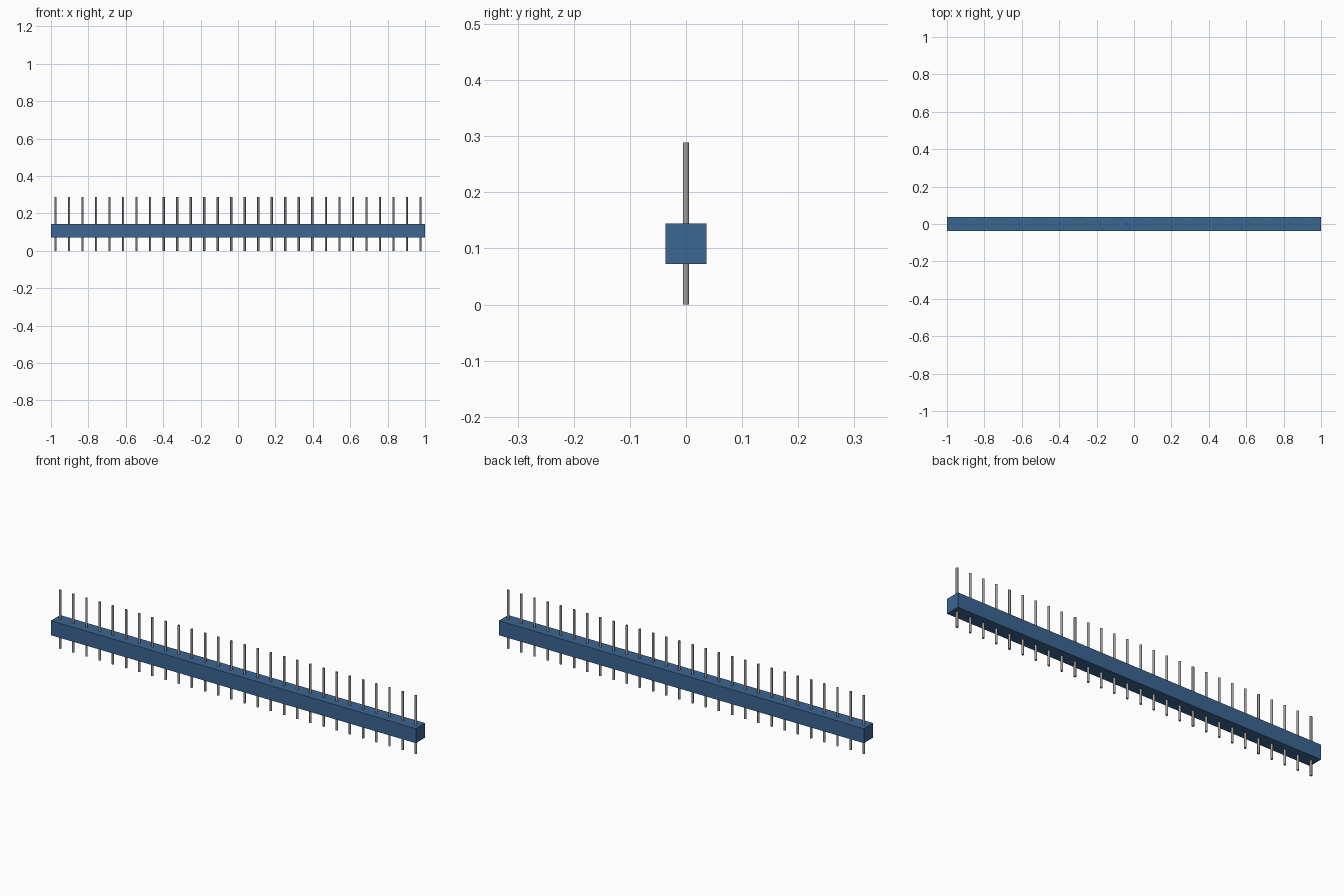
import bpy

# Default object
cube = bpy.data.objects.get("Cube")
if cube:
    bpy.data.objects.remove(cube, do_unlink=True)

UNIT = 2 / 27.7          # pin pitch, also the section of the strip
PINS = 28
PIN_RADIUS = 0.0055


def material(name, rgb, metallic=0.0):
    mat = bpy.data.materials.new(name)
    mat.use_nodes = True
    color = (*rgb, 1)
    mat.diffuse_color = color
    bsdf = mat.node_tree.nodes["Principled BSDF"]
    bsdf.inputs["Base Color"].default_value = color
    bsdf.inputs["Metallic"].default_value = metallic
    return mat


blue = material("blue_plastic", (0.045, 0.133, 0.29))
grey = material("grey_metal", (0.36, 0.35, 0.34))

# Plastic strip
bpy.ops.mesh.primitive_cube_add(size=1, location=(0, 0, UNIT * 1.5))
strip = bpy.context.object
strip.name = "plastic_strip"
strip.dimensions = (2, UNIT, UNIT)
bpy.ops.object.transform_apply(location=False, rotation=False, scale=True)
strip.data.materials.append(blue)

# Row of pins, all sharing one mesh
bpy.ops.mesh.primitive_cylinder_add(vertices=24, radius=PIN_RADIUS, depth=UNIT * 4)
first_pin = bpy.context.object
first_pin.data.materials.append(grey)
bpy.ops.object.shade_smooth_by_angle()
for i in range(PINS):
    pin = first_pin if i == 0 else first_pin.copy()
    if i:
        bpy.context.collection.objects.link(pin)
    pin.name = f"pin_{i + 1}"
    pin.location = ((i - (PINS - 1) / 2) * UNIT, 0, UNIT * 2)
